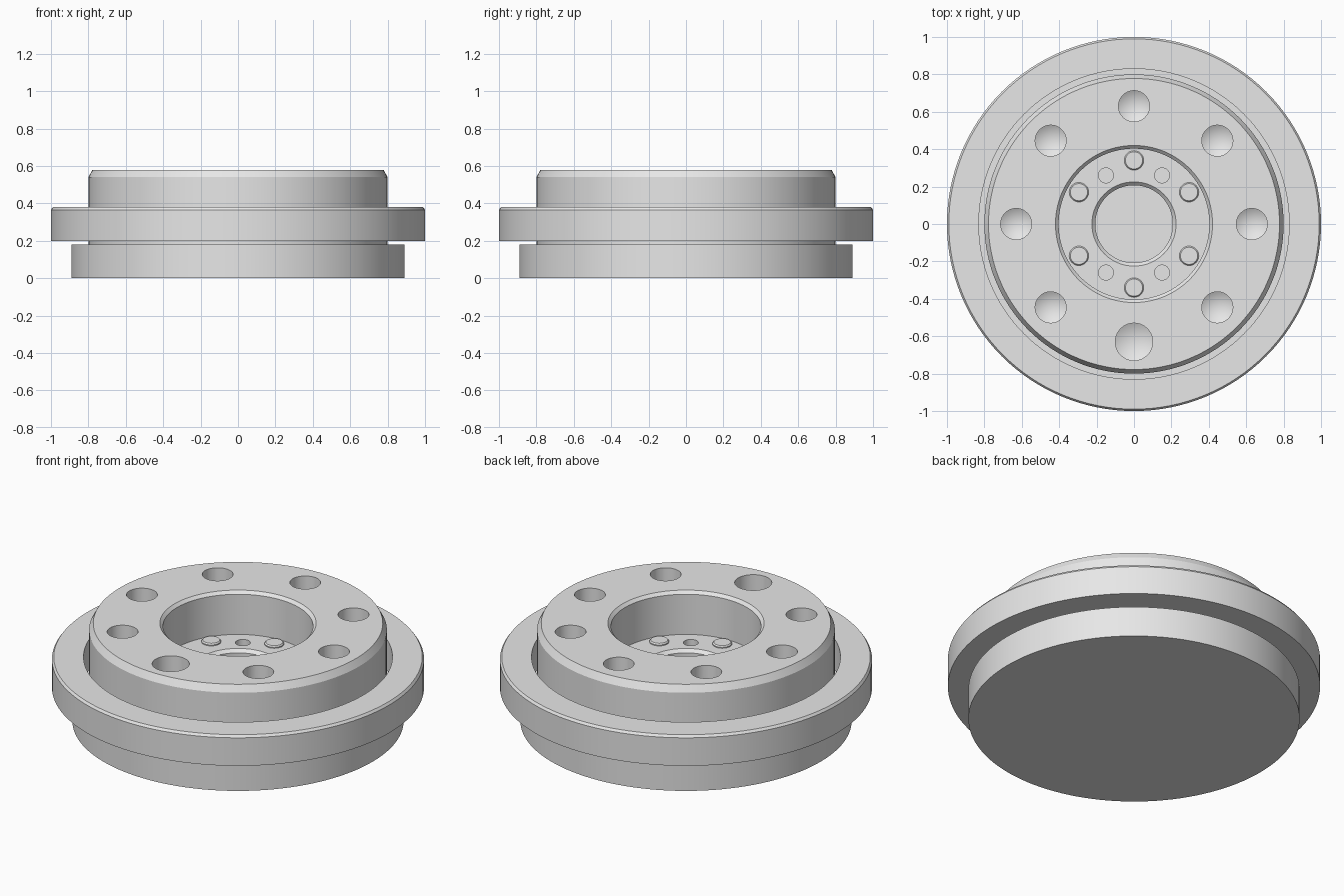
import bpy, bmesh
from math import sin, cos, radians, tau
from mathutils import Vector

if "Cube" in bpy.data.objects:
    bpy.data.objects.remove(bpy.data.objects["Cube"], do_unlink=True)

grey = bpy.data.materials.new("plain grey")
grey.use_nodes = True
grey.diffuse_color = (0.8, 0.8, 0.8, 1)
grey.node_tree.nodes["Principled BSDF"].inputs["Base Color"].default_value = (0.8, 0.8, 0.8, 1)


def lathe(name, profile, steps, centre=(0, 0, 0), closed=False):
    """Turn a radius/height profile around a vertical axis."""
    bm = bmesh.new()
    verts = [bm.verts.new((r, 0, z)) for r, z in profile]
    edges = [bm.edges.new(pair) for pair in zip(verts, verts[1:])]
    if closed:
        edges.append(bm.edges.new((verts[-1], verts[0])))
    bmesh.ops.spin(bm, geom=verts + edges, cent=(0, 0, 0), axis=(0, 0, 1),
                   angle=tau, steps=steps, use_duplicate=False)
    bmesh.ops.remove_doubles(bm, verts=bm.verts, dist=1e-5)
    bmesh.ops.recalc_face_normals(bm, faces=bm.faces)
    bmesh.ops.translate(bm, verts=bm.verts, vec=Vector(centre))
    mesh = bpy.data.meshes.new(name)
    bm.to_mesh(mesh)
    bm.free()
    mesh.materials.append(grey)
    obj = bpy.data.objects.new(name, mesh)
    bpy.context.collection.objects.link(obj)
    return obj


def polar(radius, degrees, z):
    a = radians(degrees)
    return (radius * cos(a), radius * sin(a), z)


def smooth(obj):
    bpy.ops.object.select_all(action='DESELECT')
    obj.select_set(True)
    bpy.context.view_layer.objects.active = obj
    bpy.ops.object.shade_smooth_by_angle(angle=radians(20))


TOP, FLOOR = 0.58, 0.325

# Hub with base flange, recessed bore and centre pocket
hub = lathe("hub", [
    (0, 0), (0.89, 0), (0.89, 0.18), (0.8, 0.18), (0.8, 0.54), (0.778, TOP),
    (0.42, TOP), (0.403, 0.563), (0.403, FLOOR),
    (0.225, FLOOR), (0.207, FLOOR - 0.018), (0.207, 0.2), (0, 0.2)], 128)

# Drilled holes: eight around the top face, the front one wider
cutters = []
for i in range(8):
    angle = 45 * i
    r = 0.1 if angle == 270 else 0.083
    cutters.append(lathe("drill", [(0, 0.31), (r, 0.36), (r, TOP + 0.1), (0, TOP + 0.1)],
                         40, polar(0.63, angle, 0)))

# Small holes in the recessed floor
for angle in (60, 120, 240, 300):
    cutters.append(lathe("floor_drill", [(0, 0.22), (0.04, 0.22), (0.04, 0.4), (0, 0.4)],
                         32, polar(0.3, angle, 0)))

for cutter in cutters:
    cutter.hide_render = True
    cut = hub.modifiers.new("hole", 'BOOLEAN')
    cut.operation = 'DIFFERENCE'
    cut.solver = 'EXACT'
    cut.object = cutter
bpy.context.view_layer.update()
drilled = bpy.data.meshes.new_from_object(hub.evaluated_get(bpy.context.evaluated_depsgraph_get()))
hub.modifiers.clear()
hub.data = drilled
for cutter in cutters:
    bpy.data.objects.remove(cutter, do_unlink=True)
smooth(hub)

# Loose outer ring with a narrow gap around the hub
ring = lathe("outer_ring", [(0.83, 0.2), (1, 0.2), (1, 0.366), (0.99, 0.38), (0.83, 0.38)],
             128, closed=True)
smooth(ring)

# Low bolt heads on the recessed floor
for i in range(6):
    bolt = lathe(f"bolt_head_{i + 1}",
                 [(0, -0.02), (0.052, -0.02), (0.052, 0.006), (0.046, 0.013), (0, 0.013)],
                 32, polar(0.34, 30 + 60 * i, FLOOR))
    smooth(bolt)
